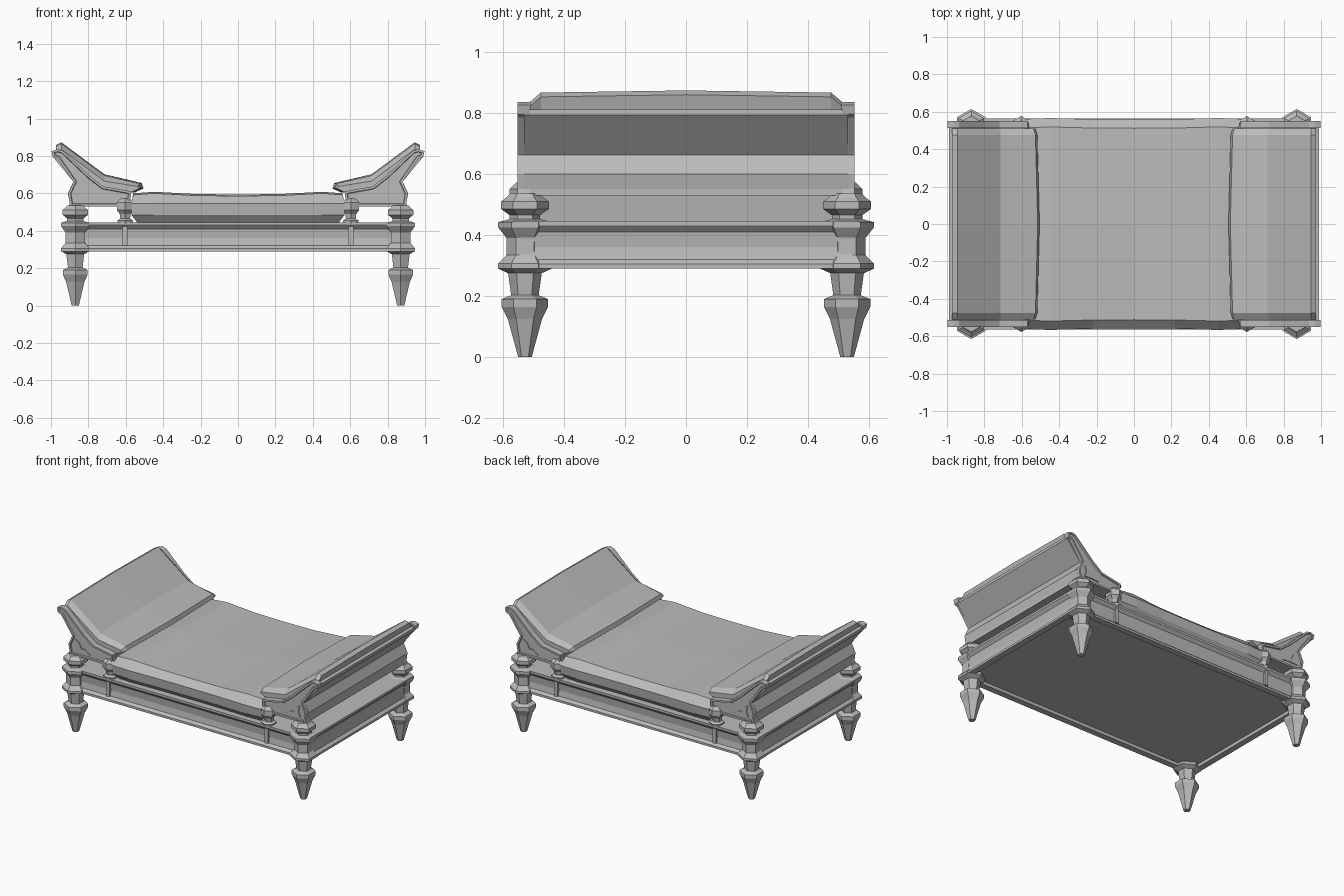
import bpy, bmesh, math

cube = bpy.data.objects.get("Cube")
if cube:
    bpy.data.objects.remove(cube, do_unlink=True)

mat = bpy.data.materials.new("plain grey")
mat.use_nodes = True
GREY = (0.5, 0.5, 0.5, 1)
mat.diffuse_color = GREY
mat.node_tree.nodes["Principled BSDF"].inputs["Base Color"].default_value = GREY


def loft(name, rings, edit=None):
    """Skin a list of equal-length point rings and cap both ends."""
    bm = bmesh.new()
    vs = [[bm.verts.new(p) for p in ring] for ring in rings]
    n = len(rings[0])
    for a, b in zip(vs, vs[1:]):
        for i in range(n):
            j = (i + 1) % n
            bm.faces.new((a[i], a[j], b[j], b[i]))
    caps = [bm.faces.new(vs[0]), bm.faces.new(vs[-1])]
    bmesh.ops.recalc_face_normals(bm, faces=bm.faces)
    if edit:
        edit(bm, caps)
    mesh = bpy.data.meshes.new(name)
    bm.to_mesh(mesh)
    bm.free()
    mesh.materials.append(mat)
    obj = bpy.data.objects.new(name, mesh)
    bpy.context.collection.objects.link(obj)
    return obj


def turned(name, x, y, profile, sides=6):
    """Faceted turning from (radius, height) pairs, one corner facing front."""
    angles = [math.pi / 2 + math.tau * i / sides for i in range(sides)]
    loft(name, [[(x + r * math.cos(a), y + r * math.sin(a), z) for a in angles]
                for r, z in profile])


def extrude_y(name, profile, s, y0, y1, edit=None):
    """Extrude an (x, z) outline along y, mirrored in x by s."""
    loft(name, [[(s * x, y, z) for x, z in profile] for y in (y0, y1)], edit)


def box(name, x, y, z, w, d, h):
    loft(name, [[(x + i * w / 2, y + j * d / 2, k) for i, j in
                 ((-1, -1), (1, -1), (1, 1), (-1, 1))] for k in (z, z + h)])


# Bed frame with moulded rails and a recessed underside
def recess(bm, caps):
    bmesh.ops.inset_region(bm, faces=[caps[0]], thickness=0.06)
    bmesh.ops.inset_region(bm, faces=[caps[0]], thickness=0.004, depth=-0.02)


rail = [(0, 0.29), (0, 0.305), (0.018, 0.32), (0.024, 0.36), (0.018, 0.41),
        (0.004, 0.425), (0, 0.43), (0, 0.445)]
loft("bed_frame", [[(i * (0.943 - d), j * (0.565 - d), z) for i, j in
                    ((-1, -1), (1, -1), (1, 1), (-1, 1))] for d, z in rail], recess)

# Mattress with undercut sides and a gently sagging top
half = [(0.52, 0.445, 0.03), (0.555, 0.485, 0), (0.562, 0.545, 0), (0.515, 0.592, 0.01)]
stations = [(-0.57, 0.0), (-0.45, 0.008), (-0.22, -0.004), (0, -0.006),
            (0.22, -0.004), (0.45, 0.008), (0.57, 0.0)]
rings = []
for x, lift in stations:
    pts = half + [(0, 0.60, 0.01)] + [(-y, z, d) for y, z, d in reversed(half)]
    end = (x > 0.5) - (x < -0.5)
    rings.append([(x - end * d, y * (1 + lift), z + (lift if z > 0.57 else 0))
                  for y, z, d in pts])
loft("mattress", rings)

LEG = [(0.022, 0), (0.056, 0.125), (0.076, 0.165), (0.076, 0.19), (0.045, 0.203),
       (0.055, 0.275), (0.088, 0.29), (0.088, 0.306), (0.06, 0.335), (0.06, 0.39),
       (0.088, 0.425), (0.088, 0.442), (0.05, 0.452), (0.05, 0.465),
       (0.078, 0.485), (0.078, 0.51), (0.06, 0.523), (0.05, 0.535)]
PEDESTAL = [(0.045, 0.44), (0.048, 0.455), (0.03, 0.465), (0.034, 0.49), (0.052, 0.51),
            (0.052, 0.55), (0.03, 0.572)]
ARM = [(0.60, 0.53), (0.575, 0.572), (0.57, 0.61), (0.72, 0.637), (0.795, 0.695),
       (0.935, 0.828), (0.965, 0.836), (0.997, 0.825), (0.99, 0.795), (0.965, 0.785),
       (0.88, 0.662), (0.908, 0.60), (0.90, 0.55), (0.905, 0.53)]
BOARD = [(0.61, 0.535), (0.585, 0.59), (0.73, 0.622), (0.95, 0.808), (0.988, 0.81),
         (0.988, 0.792), (0.965, 0.765), (0.88, 0.662), (0.91, 0.60), (0.90, 0.55),
         (0.90, 0.53)]
LEAF = [(0.86, 0.562), (0.80, 0.565), (0.745, 0.56), (0.79, 0.59), (0.81, 0.585),
        (0.83, 0.625), (0.855, 0.64), (0.845, 0.595)]
CUSHION = [(0.505, 0.626), (0.515, 0.652), (0.714, 0.695), (0.945, 0.866),
           (0.972, 0.852), (0.96, 0.81), (0.74, 0.625), (0.55, 0.605)]
TOP = (1, 2, 3, 4)


# Sunken carved panel on both faces of a side arm
def carve(bm, caps):
    bmesh.ops.inset_individual(bm, faces=caps, thickness=0.012, use_even_offset=True)
    bmesh.ops.inset_individual(bm, faces=caps, thickness=0.003, depth=-0.008,
                               use_even_offset=True)


for s, side in ((1, "left"), (-1, "right")):
    extrude_y(side + "_end_board", BOARD, s, -0.53, 0.53)

    # Sloping headrest cushion, rounded off at both ends
    rings = []
    for y, drop, pull in ((-0.51, 0.03, 0.022), (-0.475, 0, 0.012), (0, -0.007, 0),
                          (0.475, 0, 0.012), (0.51, 0.03, 0.022)):
        rings.append([(s * (x + (pull if x < 0.6 else 0)), y,
                       z - (drop * (0.5 if i == 1 else 1) if i in TOP else 0))
                      for i, (x, z) in enumerate(CUSHION)])
    loft(side + "_headrest", rings)

    for f, end in ((-1, "front"), (1, "back")):
        tag = end + "_" + side
        turned(tag + "_leg", s * 0.87, f * 0.527, LEG)
        turned(tag + "_pedestal", s * 0.603, f * 0.525, PEDESTAL)
        box(tag + "_rail_strap", s * 0.605, f * 0.548, 0.32, 0.026, 0.02, 0.11)
        extrude_y(tag + "_scroll_arm", ARM, s, f * 0.512, f * 0.552, carve)
        extrude_y(tag + "_carved_leaf", LEAF, s, f * 0.54, f * 0.55)
